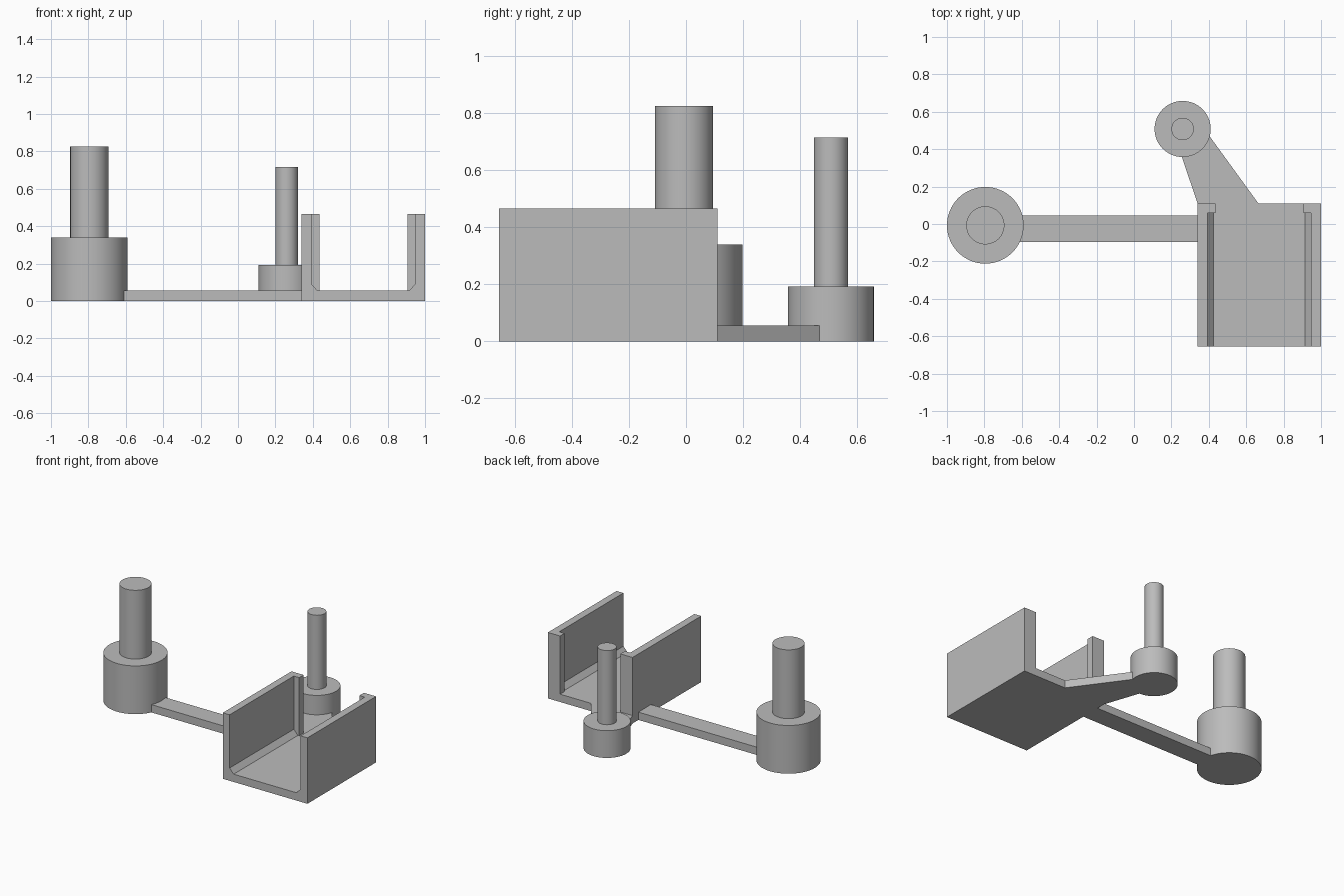
import bpy, bmesh, math
from mathutils import Vector

cube = bpy.data.objects.get("Cube")
if cube:
    bpy.data.objects.remove(cube, do_unlink=True)

grey = bpy.data.materials.new("light_grey")
grey.use_nodes = True
GREY = (0.5, 0.5, 0.5, 1)
grey.diffuse_color = GREY
grey.node_tree.nodes["Principled BSDF"].inputs["Base Color"].default_value = GREY

FLOOR = 0.055
WALL_TOP = 0.465
BACK = 0.11


def extrude(name, outline, vector):
    """Solid made by sweeping a closed outline along a vector."""
    bm = bmesh.new()
    face = bm.faces.new([bm.verts.new(p) for p in outline])
    swept = bmesh.ops.extrude_face_region(bm, geom=[face], use_keep_orig=True)
    verts = [v for v in swept["geom"] if isinstance(v, bmesh.types.BMVert)]
    bmesh.ops.translate(bm, verts=verts, vec=Vector(vector))
    bmesh.ops.recalc_face_normals(bm, faces=bm.faces[:])
    mesh = bpy.data.meshes.new(name)
    bm.to_mesh(mesh)
    bm.free()
    mesh.materials.append(grey)
    obj = bpy.data.objects.new(name, mesh)
    bpy.context.collection.objects.link(obj)
    return obj


def plate(name, points, z0, z1):
    return extrude(name, [(x, y, z0) for x, y in points], (0, 0, z1 - z0))


def box(name, x0, x1, y0, y1, z0, z1):
    return plate(name, [(x0, y0), (x1, y0), (x1, y1), (x0, y1)], z0, z1)


def stepped_post(name, x, y, steps):
    """Round post from (radius, top height) steps, as one closed lathe."""
    n = 64
    bm = bmesh.new()

    def ring(r, z):
        return [bm.verts.new((x + r * math.cos(2 * math.pi * i / n),
                              y + r * math.sin(2 * math.pi * i / n), z)) for i in range(n)]

    rings, z = [], 0
    for r, top in steps:
        rings += [ring(r, z), ring(r, top)]
        z = top
    for low, high in zip(rings, rings[1:]):
        for i in range(n):
            j = (i + 1) % n
            bm.faces.new((low[i], low[j], high[j], high[i]))
    bm.faces.new(rings[0][::-1])
    bm.faces.new(rings[-1])
    mesh = bpy.data.meshes.new(name)
    bm.to_mesh(mesh)
    bm.free()
    mesh.materials.append(grey)
    obj = bpy.data.objects.new(name, mesh)
    bpy.context.collection.objects.link(obj)
    bpy.ops.object.select_all(action="DESELECT")
    obj.select_set(True)
    bpy.context.view_layer.objects.active = obj
    bpy.ops.object.shade_smooth_by_angle(angle=math.radians(30))


# Open channel tray with chamfered inner corners
half = [(0.33, 0), (0.33, WALL_TOP), (0.277, WALL_TOP), (0.277, 0.09), (0.245, FLOOR)]
mid = 0.67
profile = [(mid + x, z) for x, z in half] + [(mid - x, z) for x, z in reversed(half)]
extrude("channel_tray", [(x, -0.655, z) for x, z in profile], (0, BACK + 0.655, 0))

# Stop lips at the back of the walls
for side, name in ((-1, "right_stop_lip"), (1, "left_stop_lip")):
    x0, x1 = sorted((mid + side * 0.235, mid + side * 0.277))
    box(name, x0, x1, 0.06, BACK, FLOOR, WALL_TOP)

# Flat arms joining the posts to the tray
box("long_arm", -0.62, 0.34, -0.095, 0.045, 0, FLOOR)
plate("angled_arm", [(0.34, BACK), (0.665, BACK), (0.40, 0.475), (0.235, 0.42)], 0, FLOOR)

# Posts with wide bases
stepped_post("large_post", -0.795, -0.007, [(0.205, 0.34), (0.102, 0.825)])
stepped_post("small_post", 0.26, 0.508, [(0.15, 0.192), (0.06, 0.715)])
